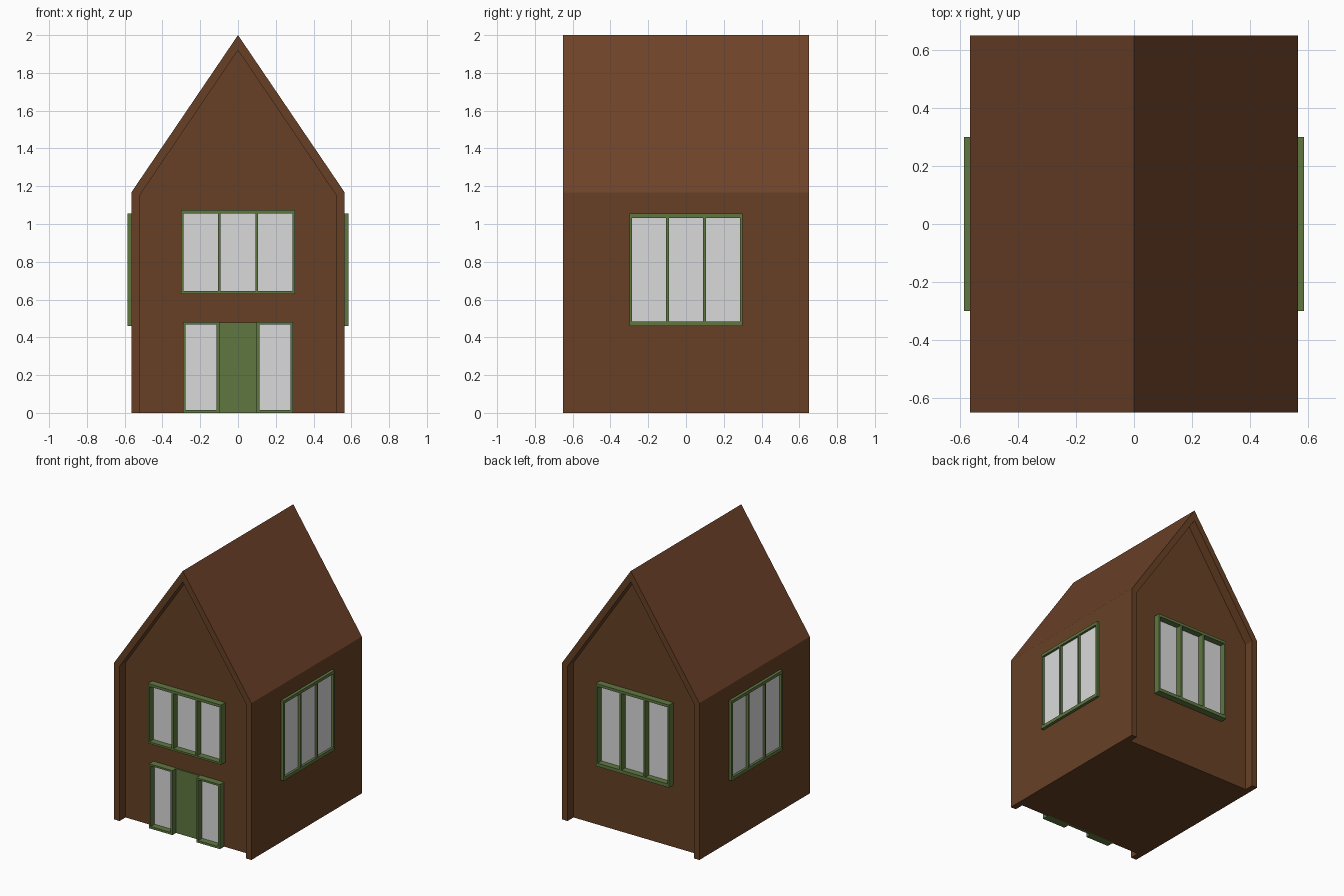
import bpy, bmesh, math
from mathutils import Matrix, Vector

if "Cube" in bpy.data.objects:
    bpy.data.objects.remove(bpy.data.objects["Cube"])


def material(name, r, g, b):
    def lin(c):
        c /= 255
        return c / 12.92 if c < 0.04 else ((c + 0.055) / 1.055) ** 2.4
    m = bpy.data.materials.new(name)
    m.diffuse_color = (lin(r), lin(g), lin(b), 1)
    m.use_nodes = True
    m.node_tree.nodes["Principled BSDF"].inputs["Base Color"].default_value = m.diffuse_color
    return m


WALL = material("wall brown", 103, 64, 37)
ROOF = material("roof brown", 110, 66, 41)
GREEN = material("frame green", 95, 119, 65)
GLASS = material("pale glass", 218, 218, 218)


def add_object(name, bm, *mats):
    bmesh.ops.recalc_face_normals(bm, faces=bm.faces[:])
    me = bpy.data.meshes.new(name)
    bm.to_mesh(me)
    bm.free()
    for m in mats:
        me.materials.append(m)
    ob = bpy.data.objects.new(name, me)
    bpy.context.collection.objects.link(ob)
    return ob


def extrude_profile(points, half):
    """Closed x-z profile extruded along y from -half to half."""
    bm = bmesh.new()
    f = bm.faces.new([bm.verts.new((x, -half, z)) for x, z in points])
    ext = bmesh.ops.extrude_face_region(bm, geom=[f], use_keep_orig=True)
    verts = [v for v in ext["geom"] if isinstance(v, bmesh.types.BMVert)]
    bmesh.ops.translate(bm, verts=verts, vec=(0, 2 * half, 0))
    bmesh.ops.recalc_face_normals(bm, faces=bm.faces[:])
    return bm


def boxes(name, spans, mat, turn=0.0):
    """One object from boxes given as (x0, x1, y0, y1, z0, z1), turned about z."""
    bm = bmesh.new()
    for x0, x1, y0, y1, z0, z1 in spans:
        mtx = (Matrix.Translation(((x0 + x1) / 2, (y0 + y1) / 2, (z0 + z1) / 2))
               @ Matrix.Diagonal((x1 - x0, y1 - y0, z1 - z0, 1)))
        bmesh.ops.create_cube(bm, size=1, matrix=mtx)
    bm.transform(Matrix.Rotation(turn, 4, 'Z'))
    return add_object(name, bm, mat)


def window(name, x0, x1, z0, z1, wall, depth, top, bottom, panes=3, turn=0.0, bar=0.014):
    """Framed window standing out from a wall at y = -wall."""
    ya, yb = -wall - depth, -wall + 0.01
    spans = [(x0, x1, ya, yb, z1 - top, z1), (x0, x1, ya, yb, z0, z0 + bottom)]
    for i in range(panes + 1):
        x = x0 + (x1 - x0 - bar) * i / panes
        spans.append((x, x + bar, ya, yb, z0 + bottom, z1 - top))
    boxes(name + "_frame", spans, GREEN, turn)
    boxes(name + "_glass", [(x0 + bar, x1 - bar, -wall - 0.004, -wall + 0.004,
                             z0 + bottom, z1 - top)], GLASS, turn)


# House body, set back at both gables
GABLE, END, SIDE = 0.58, 0.65, 0.565
inner = [(-0.52, 0), (-0.52, 1.152), (0, 1.92), (0.52, 1.152), (0.52, 0)]
outer = [(-SIDE, 0), (-SIDE, 1.167), (0, 2), (SIDE, 1.167), (SIDE, 0)]
add_object("house_body", extrude_profile(inner, GABLE), WALL)

# Outer shell: side walls and steep roof, projecting past the gables
bm = extrude_profile(outer + inner[::-1], END)
for f in bm.faces:
    if f.normal.z > 0.3 and f.calc_center_median().z > 1.2:
        f.material_index = 1
add_object("outer_shell", bm, WALL, ROOF)

# Gable windows
window("front_window", -0.302, 0.302, 0.63, 1.075, GABLE, 0.05, 0.02, 0.014)
window("back_window", -0.302, 0.302, 0.46, 1.075, GABLE, 0.05, 0.02, 0.025, turn=math.pi)

# Side wall windows
for name, turn in (("right_window", math.pi / 2), ("left_window", -math.pi / 2)):
    window(name, -0.3, 0.3, 0.46, 1.055, SIDE, 0.021, 0.022, 0.025, turn=turn)

# Front door between two narrow windows
boxes("front_door", [(-0.1, 0.1, -GABLE - 0.008, -GABLE + 0.01, 0, 0.478)], GREEN)
window("door_left_window", -0.292, -0.099, 0, 0.48, GABLE, 0.05, 0.013, 0.016, panes=1)
window("door_right_window", 0.099, 0.292, 0, 0.48, GABLE, 0.05, 0.013, 0.016, panes=1)
